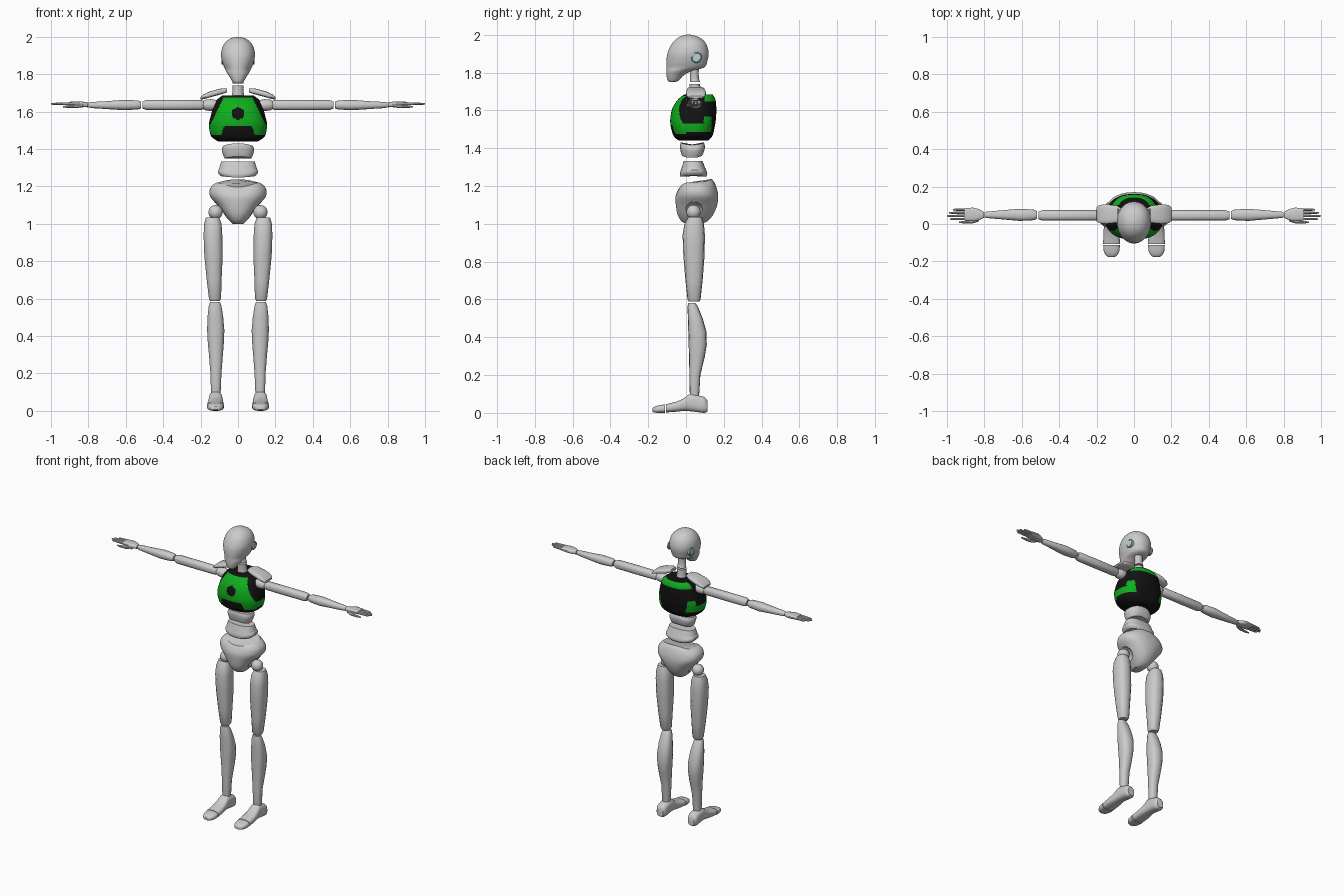
import bpy, bmesh, math
from mathutils import Vector


def material(name, rgb):
    m = bpy.data.materials.new(name)
    m.diffuse_color = (*rgb, 1)
    return m


BLACK = material("black", (0.006, 0.006, 0.007))
GREEN = material("green", (0.005, 0.42, 0.012))
CYAN = material("cyan", (0.1, 0.6, 0.65))


def smooth_rows(rows, k):
    """Catmull-Rom interpolation between section rows."""
    out = []
    for i in range(len(rows) - 1):
        p0, p1, p2, p3 = (rows[max(0, min(len(rows) - 1, i + d))] for d in (-1, 0, 1, 2))
        for j in range(k):
            t = j / k
            out.append([0.5 * (2 * b + (c - a) * t + (2 * a - 5 * b + 4 * c - d) * t * t
                               + (3 * b - a - 3 * c + d) * t ** 3)
                        for a, b, c, d in zip(p0, p1, p2, p3)])
    return out + [list(rows[-1])]


def loft(name, axis, rows, n=16, power=2.0, k=1, side=1, tweak=None):
    """Rows are (position, a0, a1, b0, b1): extents of a superellipse section."""
    bm = bmesh.new()
    rings = []
    for t, a0, a1, b0, b1 in smooth_rows(rows, k):
        ring = []
        for i in range(n):
            u = 2 * math.pi * (i + 0.5) / n
            c, s = math.cos(u), math.sin(u)
            a = (a0 + a1) / 2 + (a1 - a0) / 2 * math.copysign(abs(c) ** (2 / power), c)
            b = (b0 + b1) / 2 + (b1 - b0) / 2 * math.copysign(abs(s) ** (2 / power), s)
            p = {"x": (t, a, b), "y": (a, t, b), "z": (a, b, t)}[axis]
            if tweak:
                p = tweak(*p)
            ring.append(bm.verts.new((p[0] * side, p[1], p[2])))
        rings.append(ring)
    for r, q in zip(rings, rings[1:]):
        for i in range(n):
            j = (i + 1) % n
            bm.faces.new((r[i], r[j], q[j], q[i]))
    bm.faces.new(rings[0])
    bm.faces.new(rings[-1])
    bmesh.ops.recalc_face_normals(bm, faces=bm.faces)
    me = bpy.data.meshes.new(name)
    bm.to_mesh(me)
    bm.free()
    ob = bpy.data.objects.new(name, me)
    bpy.context.collection.objects.link(ob)
    return ob


def ball(name, loc, r):
    bpy.ops.mesh.primitive_uv_sphere_add(segments=24, ring_count=14, radius=r, location=loc)
    bpy.context.object.name = name
    return bpy.context.object


# Head and neck
loft("head", "z", [
    (1.75, -.02, .02, -.088, -.055), (1.76, -.03, .03, -.098, -.035),
    (1.785, -.045, .045, -.103, -.012), (1.808, -.06, .06, -.104, .03),
    (1.828, -.07, .07, -.104, .098), (1.86, -.083, .083, -.104, .113),
    (1.9, -.091, .091, -.099, .12), (1.94, -.085, .085, -.082, .112),
    (1.97, -.068, .068, -.06, .093), (1.99, -.042, .042, -.032, .062),
    (2.0, -.01, .01, 0, .025)], n=40, power=2.1, k=4)
loft("neck_upper", "z", [(1.75, -.03, .03, .02, .075), (1.775, -.026, .026, .022, .068),
                         (1.82, -.028, .028, .02, .068)], n=20, k=3)
loft("neck_lower", "z", [(1.66, -.036, .036, .015, .085), (1.70, -.031, .031, .018, .078),
                         (1.74, -.03, .03, .018, .075)], n=20, k=3)

# Chest shell with green panels on black
chest = loft("chest", "z", [
    (1.44, -.105, .105, -.035, .115), (1.452, -.125, .125, -.055, .13),
    (1.475, -.147, .147, -.07, .143), (1.53, -.155, .155, -.083, .155),
    (1.58, -.145, .145, -.08, .16), (1.62, -.133, .133, -.068, .16),
    (1.66, -.115, .115, -.04, .155), (1.685, -.085, .085, -.008, .14)],
    n=128, power=2.4, k=8)
chest.data.materials.append(BLACK)
chest.data.materials.append(GREEN)


def is_green(x, y, z):
    x = abs(x)
    if y > 0.1 and z > 1.648 and x < 0.12:                       # upper back band
        return True
    if 0.095 < y < 0.135 and 1.49 < z < 1.57 and x > 0.09:       # side hook
        return True
    if -0.04 < y < 0.135 and 1.485 < z < 1.53 and x > 0.09:      # side stripe
        return True
    if y < 0 and z < 1.675:                                      # front panel
        if math.hypot(x, z - 1.59) < 0.033:
            return False
        if z > 1.52:
            return x < 0.075 + (1.68 - z) * 0.48
        return z > 1.475 and x > 0.075 + (1.52 - z) * 0.3
    return False


for f in chest.data.polygons:
    f.material_index = int(is_green(*f.center))

# Waist segments
loft("waist_upper", "z", [(1.355, -.072, .072, -.022, .085), (1.375, -.08, .08, -.028, .095),
                          (1.405, -.087, .087, -.032, .1), (1.425, -.078, .078, -.028, .094)],
     n=32, power=2.5, k=3,
     tweak=lambda x, y, z: (x, y, z - 2.2 * x * x + .006))
loft("waist_lower", "z", [(1.248, -.09, .09, -.028, .105), (1.265, -.108, .108, -.032, .113),
                          (1.30, -.1, .1, -.022, .1), (1.332, -.09, .09, -.012, .088)],
     n=32, power=2.5, k=3, tweak=lambda x, y, z: (x, y, z + (.8 * x * x if z < 1.28 else 0)))


# Pelvis: dipped at the top front, scooped out at the hips
def pelvis_dip(x, y, z):
    w = max(0, (z - 1.13) / 0.09)
    front = max(0, min(1, (0.07 - y) / 0.12))
    centre = max(0, 1 - (x / 0.11) ** 2)
    return x, y, z + w * centre * (0.018 - 0.05 * front)


pelvis = loft("pelvis", "z", [
    (1.0, -.03, .03, 0, .085), (1.015, -.045, .045, -.025, .115),
    (1.05, -.075, .075, -.045, .145), (1.1, -.112, .112, -.054, .165),
    (1.145, -.148, .148, -.056, .17), (1.18, -.152, .152, -.05, .162),
    (1.205, -.138, .138, -.04, .15), (1.22, -.115, .115, -.03, .135)],
    n=48, power=2.3, k=4, tweak=pelvis_dip)
for s in (-1, 1):
    cutter = ball("hip_cutter", (s * .135, .04, 1.045), .072)
    cutter.hide_render = True
    mod = pelvis.modifiers.new("hip_socket", "BOOLEAN")
    mod.operation, mod.object, mod.solver = "DIFFERENCE", cutter, "EXACT"
    bpy.context.view_layer.objects.active = pelvis
    bpy.ops.object.modifier_apply(modifier=mod.name)
    bpy.data.objects.remove(cutter)

for s, tag in ((-1, "right"), (1, "left")):
    # Ear disc and glowing ring
    loft(f"{tag}_ear", "x", [(.06, .03, .08, 1.855, 1.905), (.085, .03, .08, 1.855, 1.905)],
         n=24, side=s)
    bpy.ops.mesh.primitive_torus_add(major_radius=.025, minor_radius=.004, major_segments=28,
                                     minor_segments=8, location=(s * .084, .055, 1.88),
                                     rotation=(0, math.pi / 2, 0))
    bpy.context.object.name = f"{tag}_ear_ring"
    bpy.context.object.data.materials.append(CYAN)

    # Collar plate and shoulder joint
    loft(f"{tag}_collar_plate", "x", [
        (.06, .02, .08, 1.702, 1.724), (.09, .006, .098, 1.692, 1.724),
        (.15, 0, .106, 1.676, 1.708), (.185, .004, .102, 1.666, 1.692),
        (.2, .015, .09, 1.664, 1.676)], n=20, power=3.5, side=s)
    loft(f"{tag}_shoulder_joint", "x", [
        (.11, .02, .07, 1.61, 1.66), (.14, .01, .08, 1.603, 1.667),
        (.17, .012, .078, 1.605, 1.665), (.19, .025, .065, 1.615, 1.655)], n=20, side=s)

    # Arm
    loft(f"{tag}_upper_arm", "x", [
        (.18, .025, .067, 1.615, 1.655), (.195, .018, .074, 1.608, 1.662),
        (.35, .018, .074, 1.607, 1.663), (.49, .018, .074, 1.608, 1.662),
        (.51, .025, .067, 1.616, 1.654)], n=16, power=2.5, side=s)
    loft(f"{tag}_forearm", "x", [
        (.518, .027, .068, 1.617, 1.653), (.535, .02, .077, 1.611, 1.66),
        (.61, .016, .082, 1.607, 1.663), (.7, .024, .074, 1.613, 1.656),
        (.79, .032, .066, 1.619, 1.651), (.8, .036, .062, 1.624, 1.647)],
        n=16, power=2.4, side=s)

    # Hand
    loft(f"{tag}_palm", "x", [
        (.802, .033, .065, 1.623, 1.649), (.83, .02, .08, 1.624, 1.653),
        (.86, .014, .088, 1.628, 1.655), (.905, .018, .086, 1.632, 1.652)],
        n=14, power=3, side=s)
    for i, tip in enumerate((.985, 1.0, .99, .968)):
        y = .027 + .0165 * i
        loft(f"{tag}_finger_{i + 1}", "x", [
            (.9, y - .007, y + .007, 1.634, 1.65), (.945, y - .0065, y + .0065, 1.635, 1.649),
            (tip - .008, y - .0055, y + .0055, 1.636, 1.647),
            (tip, y - .003, y + .003, 1.639, 1.645)], n=8, side=s)
    loft(f"{tag}_thumb", "x", [
        (.83, .012, .035, 1.622, 1.642), (.865, .002, .022, 1.618, 1.638),
        (.91, .002, .017, 1.619, 1.634), (.935, .006, .014, 1.622, 1.63)], n=8, side=s)

    # Leg
    ball(f"{tag}_hip_ball", (s * .12, .04, 1.062), .038)
    loft(f"{tag}_thigh", "z", [
        (.588, .097, .15, .015, .07), (.6, .09, .156, .008, .077), (.7, .087, .168, -.003, .088),
        (.83, .081, .181, -.014, .098), (.94, .083, .185, -.018, .1),
        (1.0, .087, .182, -.008, .095), (1.035, .1, .172, .01, .085)],
        n=14, power=2.5, side=s)
    loft(f"{tag}_shin", "z", [
        (.085, .095, .142, .022, .068), (.1, .092, .145, .02, .07), (.2, .088, .148, .018, .076),
        (.3, .08, .156, .016, .1), (.36, .075, .162, .014, .11), (.43, .072, .166, .012, .108),
        (.5, .078, .164, .01, .088), (.56, .088, .157, .008, .064), (.582, .095, .15, .012, .05)],
        n=14, power=2.5, side=s)

    # Foot and toe cap
    loft(f"{tag}_foot", "y", [
        (-.107, .075, .165, .002, .046), (-.05, .077, .164, .006, .06),
        (-.01, .08, .16, .01, .078), (.025, .083, .156, .008, .103), (.075, .083, .156, .002, .09),
        (.1, .086, .154, 0, .082), (.115, .096, .144, .008, .06)],
        n=20, power=2.8, k=2, side=s)
    loft(f"{tag}_toe_cap", "y", [
        (-.177, .105, .135, .006, .024), (-.168, .09, .15, .002, .032),
        (-.145, .078, .162, 0, .04), (-.111, .075, .165, 0, .045)],
        n=20, power=2.8, k=2, side=s)

# Smooth shading with crisp rims
bpy.ops.object.select_all(action="SELECT")
bpy.context.view_layer.objects.active = chest
bpy.ops.object.shade_smooth_by_angle(angle=math.radians(35))
